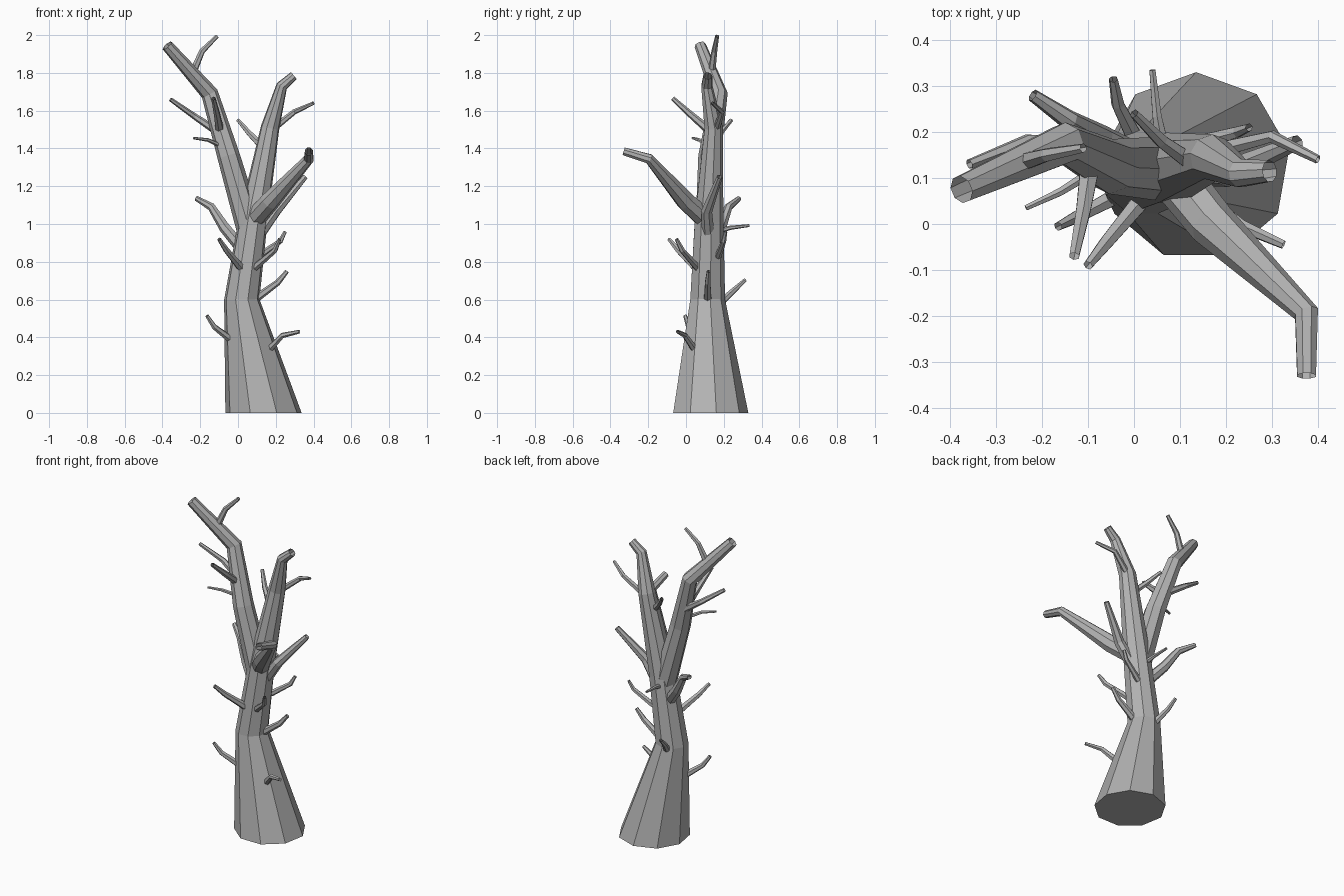
import bpy, bmesh, math
from mathutils import Vector

cube = bpy.data.objects.get("Cube")
if cube:
    bpy.data.objects.remove(cube, do_unlink=True)

GREY = (0.45, 0.45, 0.45, 1)
bark = bpy.data.materials.new("bark_grey")
bark.use_nodes = True
bark.diffuse_color = GREY
shader = bark.node_tree.nodes["Principled BSDF"]
shader.inputs["Base Color"].default_value = GREY
shader.inputs["Roughness"].default_value = 0.9


def limb(name, points, radii, sides, level_base=False):
    """Faceted tapering tube along a path, open at the broken tip."""
    pts = [Vector(p) for p in points]
    steps = [(b - a).normalized() for a, b in zip(pts, pts[1:])]
    tangents = [steps[0]] + [(a + b).normalized() for a, b in zip(steps, steps[1:])] + [steps[-1]]
    if level_base:
        tangents[0] = Vector((0, 0, 1))
    up = Vector((0, 1, 0)) if level_base else Vector((0, 0, 1))
    bm = bmesh.new()
    rings = []
    for p, t, r in zip(pts, tangents, radii):
        up = (up - t * up.dot(t)).normalized()
        side = up.cross(t)
        ring = []
        for i in range(sides):
            a = math.tau * i / sides
            ring.append(bm.verts.new(p + (up * math.cos(a) + side * math.sin(a)) * r))
        rings.append(ring)
    for low, high in zip(rings, rings[1:]):
        for i in range(sides):
            j = (i + 1) % sides
            bm.faces.new((low[i], low[j], high[j], high[i]))
    bm.faces.new(rings[0])
    bmesh.ops.recalc_face_normals(bm, faces=bm.faces)
    mesh = bpy.data.meshes.new(name)
    bm.to_mesh(mesh)
    bm.free()
    mesh.materials.append(bark)
    obj = bpy.data.objects.new(name, mesh)
    bpy.context.collection.objects.link(obj)
    return obj


def twig(name, start, bend, tip, r=0.018):
    limb(name, (start, bend, tip), (r, r * 0.75, r * 0.5), 6)


# Trunk, running on into the right-hand fork
limb("trunk",
     [(.135, .125, 0), (.02, .112, .6), (.08, .12, 1.02), (.17, .145, 1.51),
      (.232, .11, 1.73), (.295, .115, 1.785)],
     [.205, .095, .078, .05, .031, .024], 9, level_base=True)

# Main limbs
limb("right_fork_limb",
     [(.06, .12, .98), (-.05, .125, 1.36), (-.15, .175, 1.69), (-.375, .075, 1.945)],
     [.07, .06, .046, .031], 8)
limb("front_limb",
     [(.09, .10, 1.03), (.17, .0, 1.12), (.375, -.195, 1.345), (.375, -.33, 1.385)],
     [.055, .052, .028, .022], 8)
limb("left_side_branch",
     [(.10, .12, .93), (.20, .11, 1.07), (.355, .178, 1.25)],
     [.035, .03, .016], 7)
limb("back_right_branch",
     [(.03, .13, .86), (-.07, .185, .98), (-.14, .225, 1.09), (-.22, .28, 1.135)],
     [.034, .03, .022, .014], 7)

# Trunk twigs, from low to high
twig("low_left_twig", (.16, .05, .33), (.235, -.005, .41), (.325, -.045, .43), .02)
twig("low_right_twig", (-.04, .06, .39), (-.125, .015, .455), (-.165, -.005, .515), .02)
twig("mid_left_twig", (.10, .115, .61), (.21, .115, .69), (.26, .12, .75), .022)
twig("mid_back_twig", (.0, .19, .59), (-.035, .26, .655), (-.045, .315, .705), .02)
twig("front_right_twig", (.015, .05, .77), (-.06, -.04, .86), (-.10, -.09, .92), .022)
twig("front_left_twig", (.09, .06, .77), (.195, -.02, .86), (.22, -.05, .92), .02)
twig("back_left_twig", (.11, .17, .83), (.225, .20, .91), (.25, .21, .96), .018)
twig("high_back_twig", (.06, .18, .965), (.05, .235, .98), (.04, .335, .992), .015)

# Right fork limb twigs
twig("small_side_twig", (-.08, .12, 1.41), (-.16, .07, 1.445), (-.235, .035, 1.455), .013)
twig("outer_side_twig", (-.11, .17, 1.49), (-.23, .18, 1.57), (-.358, .13, 1.66), .022)
twig("forward_twig", (-.095, .13, 1.49), (-.11, .03, 1.575), (-.13, -.07, 1.665), .024)
twig("crown_twig", (-.24, .135, 1.80), (-.19, .15, 1.915), (-.11, .165, 1.995), .021)

# Left fork twigs
twig("inner_twig", (.13, .13, 1.41), (.06, .18, 1.48), (0, .24, 1.55), .021)
twig("outer_twig", (.18, .16, 1.5), (.30, .19, 1.595), (.40, .14, 1.64), .019)
